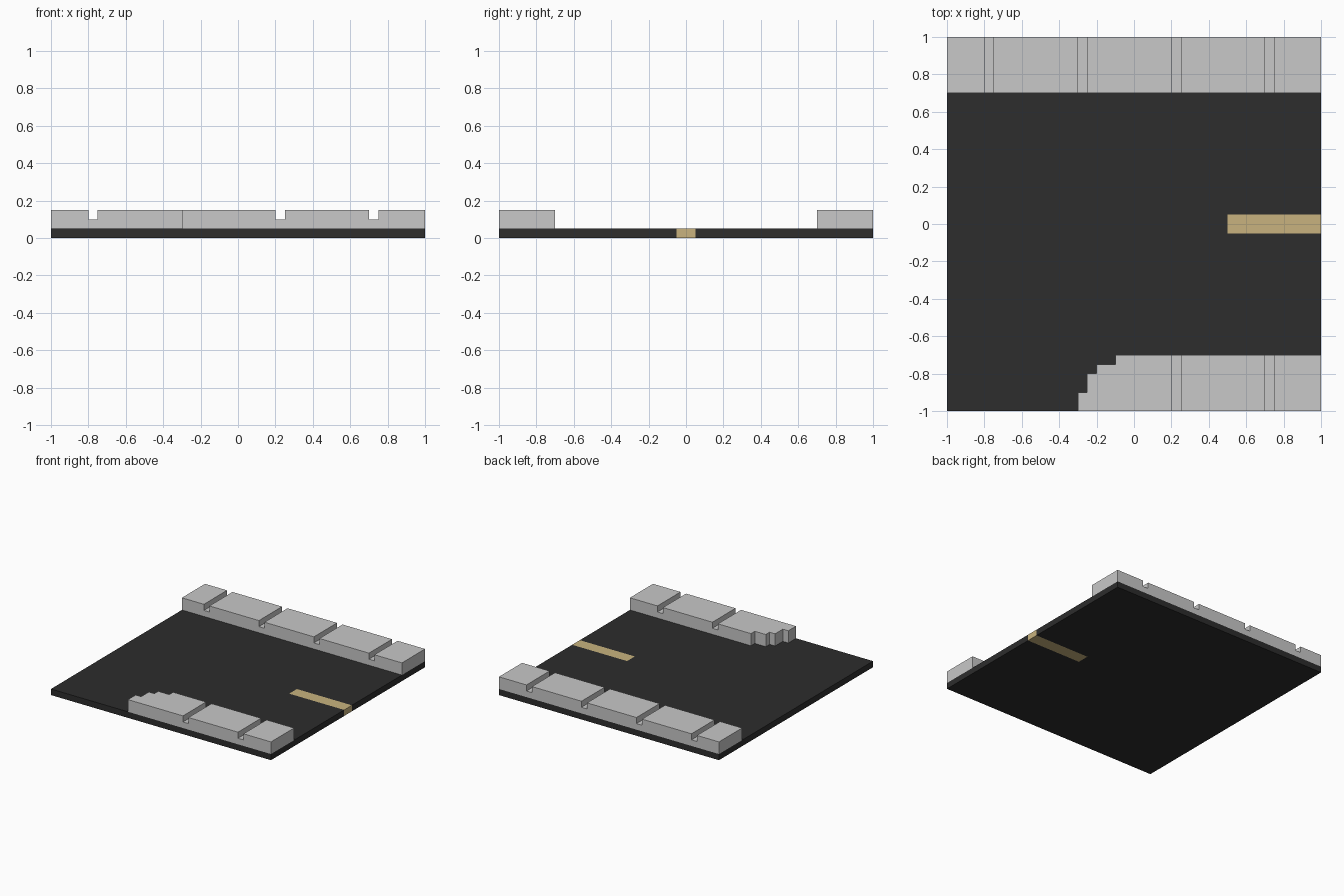
import bpy, bmesh

if "Cube" in bpy.data.objects:
    bpy.data.objects.remove(bpy.data.objects["Cube"])


def material(name, rgb):
    m = bpy.data.materials.new(name)
    m.diffuse_color = (*rgb, 1.0)
    m.use_nodes = True
    m.node_tree.nodes["Principled BSDF"].inputs["Base Color"].default_value = m.diffuse_color
    return m


ASPHALT = material("asphalt", (0.026, 0.026, 0.026))
CONCRETE = material("concrete", (0.58, 0.58, 0.58))
PAINT = material("lane_paint", (0.58, 0.45, 0.21))


def prism(name, outlines, z0, z1, mat):
    """Extrude one or more xy outlines from z0 to z1 as one object."""
    bm = bmesh.new()
    for pts in outlines:
        face = bm.faces.new([bm.verts.new((x, y, z0)) for x, y in pts])
        ext = bmesh.ops.extrude_face_region(bm, geom=[face], use_keep_orig=True)
        top = [v for v in ext["geom"] if isinstance(v, bmesh.types.BMVert)]
        bmesh.ops.translate(bm, verts=top, vec=(0, 0, z1 - z0))
    bmesh.ops.recalc_face_normals(bm, faces=bm.faces)
    mesh = bpy.data.meshes.new(name)
    bm.to_mesh(mesh)
    bm.free()
    mesh.materials.append(mat)
    ob = bpy.data.objects.new(name, mesh)
    bpy.context.collection.objects.link(ob)
    return ob


def rect(x0, x1, y0, y1):
    return [(x0, y0), (x1, y0), (x1, y1), (x0, y1)]


def sidewalk(name, outline, joints):
    """Raised pavement with narrow joints cut halfway down across it."""
    ob = prism(name, [outline], 0.05, 0.15, CONCRETE)
    cutter = prism("joint_cutter", [rect(x, x + 0.05, -1.1, 1.1) for x in joints],
                   0.10, 0.25, CONCRETE)
    cutter.hide_render = True
    mod = ob.modifiers.new("joints", 'BOOLEAN')
    mod.operation = 'DIFFERENCE'
    mod.solver = 'EXACT'
    mod.object = cutter
    bpy.context.view_layer.objects.active = ob
    bpy.ops.object.modifier_apply(modifier=mod.name)
    bpy.data.objects.remove(cutter)


# Road slab with a slot for the lane stripe
prism("road", [[(-1, -1), (1, -1), (1, -0.05), (0.5, -0.05),
                (0.5, 0.05), (1, 0.05), (1, 1), (-1, 1)]], 0, 0.05, ASPHALT)
prism("lane_stripe", [rect(0.5, 1, -0.05, 0.05)], 0, 0.05, PAINT)

# Full-length back sidewalk
sidewalk("back_sidewalk", rect(-1, 1, 0.7, 1), [-0.8, -0.3, 0.2, 0.7])

# Front sidewalk with a stepped corner
sidewalk("front_sidewalk",
         [(-0.3, -1), (1, -1), (1, -0.7), (-0.1, -0.7), (-0.1, -0.75),
          (-0.2, -0.75), (-0.2, -0.8), (-0.25, -0.8), (-0.25, -0.9), (-0.3, -0.9)],
         [0.2, 0.7])
